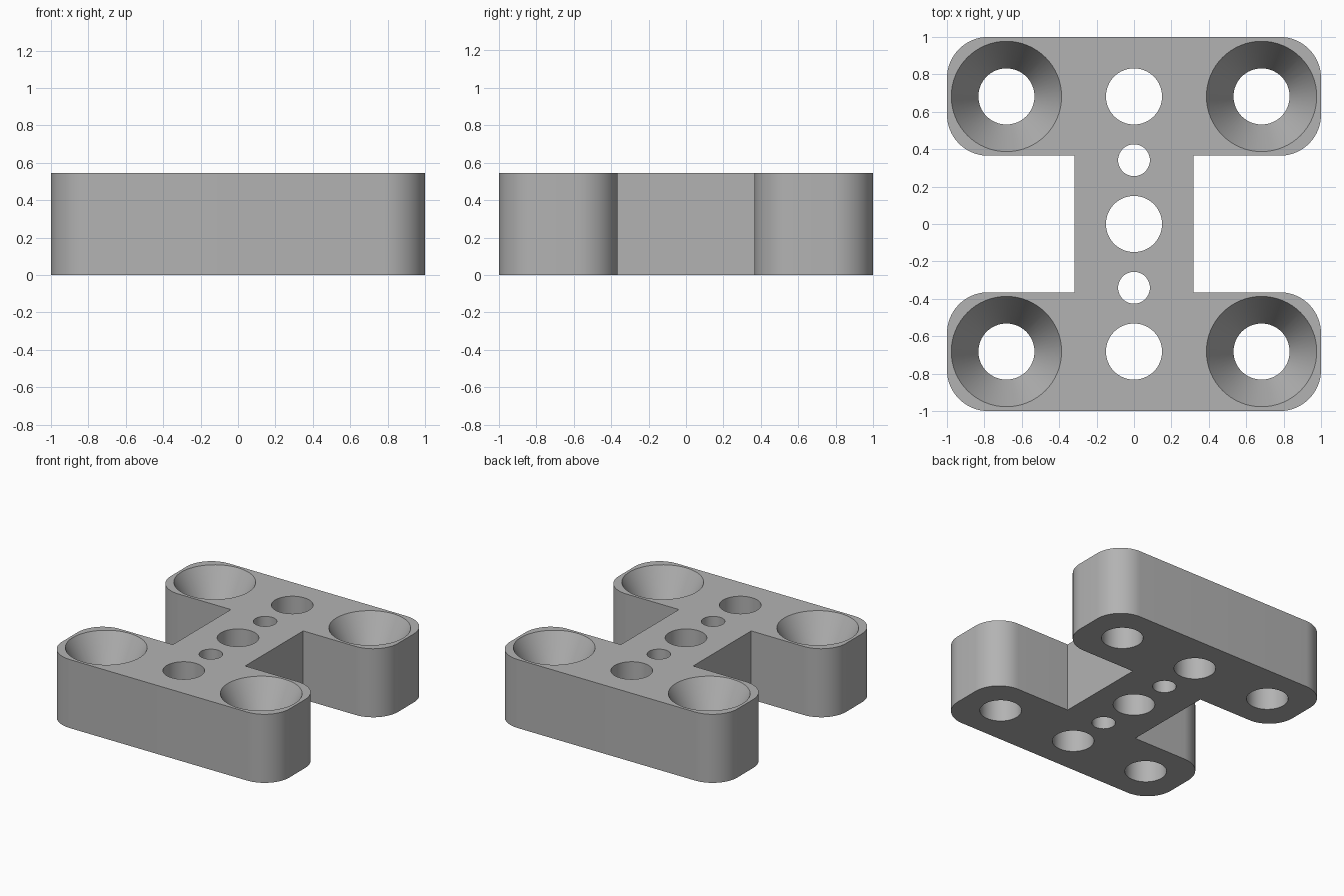
import bpy, bmesh, math

cube = bpy.data.objects.get("Cube")
if cube:
    bpy.data.objects.remove(cube, do_unlink=True)

HEIGHT = 0.545
HALF = 1.0          # half of the overall width and length
WEB = 0.318         # half width of the middle web
INNER = 0.365       # inner edge of each flange
CORNER = 0.22       # corner radius
PITCH = 0.682       # screw hole spacing
BORE = 0.15
SMALL = 0.085
SINK = 0.295        # countersink radius at the top
SINK_DEPTH = 0.273

grey = bpy.data.materials.new("plain_grey")
grey.use_nodes = True
colour = (0.45, 0.45, 0.45, 1)
grey.diffuse_color = colour
grey.node_tree.nodes["Principled BSDF"].inputs["Base Color"].default_value = colour


def make_object(name, bm):
    bmesh.ops.recalc_face_normals(bm, faces=bm.faces)
    mesh = bpy.data.meshes.new(name)
    bm.to_mesh(mesh)
    bm.free()
    mesh.materials.append(grey)
    obj = bpy.data.objects.new(name, mesh)
    bpy.context.collection.objects.link(obj)
    return obj


def arc(cx, cy, start, steps=16):
    """Quarter-circle corner, counter-clockwise."""
    angles = [start + math.pi / 2 * i / steps for i in range(steps + 1)]
    return [(cx + CORNER * math.cos(a), cy + CORNER * math.sin(a)) for a in angles]


def lathe(bm, x, y, profile, segments=64):
    """Closed round cutter from (radius, height) pairs."""
    rings = []
    for r, z in profile:
        turn = [2 * math.pi * i / segments for i in range(segments)]
        rings.append([bm.verts.new((x + r * math.cos(a), y + r * math.sin(a), z)) for a in turn])
    for low, high in zip(rings, rings[1:]):
        for i in range(segments):
            j = (i + 1) % segments
            bm.faces.new((low[i], low[j], high[j], high[i]))
    bm.faces.new(rings[0][::-1])
    bm.faces.new(rings[-1])


# I-shaped block: half outline, then its half-turn copy
c = HALF - CORNER
half = [(WEB, INNER)]
half += arc(c, INNER + CORNER, -math.pi / 2)
half += arc(c, c, 0)
half += arc(-c, c, math.pi / 2)
half += arc(-c, INNER + CORNER, math.pi)
half += [(-WEB, INNER)]
outline = half + [(-x, -y) for x, y in half]

bm = bmesh.new()
base = bm.faces.new([bm.verts.new((x, y, 0)) for x, y in outline])
top = bmesh.ops.extrude_face_region(bm, geom=[base])["geom"]
bmesh.ops.translate(bm, vec=(0, 0, HEIGHT),
                    verts=[v for v in top if isinstance(v, bmesh.types.BMVert)])
block = make_object("mounting_block", bm)

# Straight holes along the web, countersunk holes at the corners
bm = bmesh.new()
for y in (-PITCH, 0, PITCH):
    lathe(bm, 0, y, [(BORE, -0.1), (BORE, HEIGHT + 0.1)])
for side in (-1, 1):
    lathe(bm, 0, side * PITCH / 2, [(SMALL, -0.1), (SMALL, HEIGHT + 0.1)])
    for x in (-PITCH, PITCH):
        lathe(bm, x, side * PITCH, [(BORE, -0.1), (BORE, HEIGHT - SINK_DEPTH),
                                    (SINK, HEIGHT), (SINK, HEIGHT + 0.1)])
cutter = make_object("hole_cutter", bm)
cutter.hide_render = True

cut = block.modifiers.new("holes", "BOOLEAN")
cut.operation = "DIFFERENCE"
cut.solver = "EXACT"
cut.object = cutter

bpy.ops.object.select_all(action="DESELECT")
block.select_set(True)
bpy.context.view_layer.objects.active = block
bpy.ops.object.modifier_apply(modifier=cut.name)
bpy.data.objects.remove(cutter, do_unlink=True)
bpy.ops.object.shade_smooth_by_angle(angle=math.radians(25))
